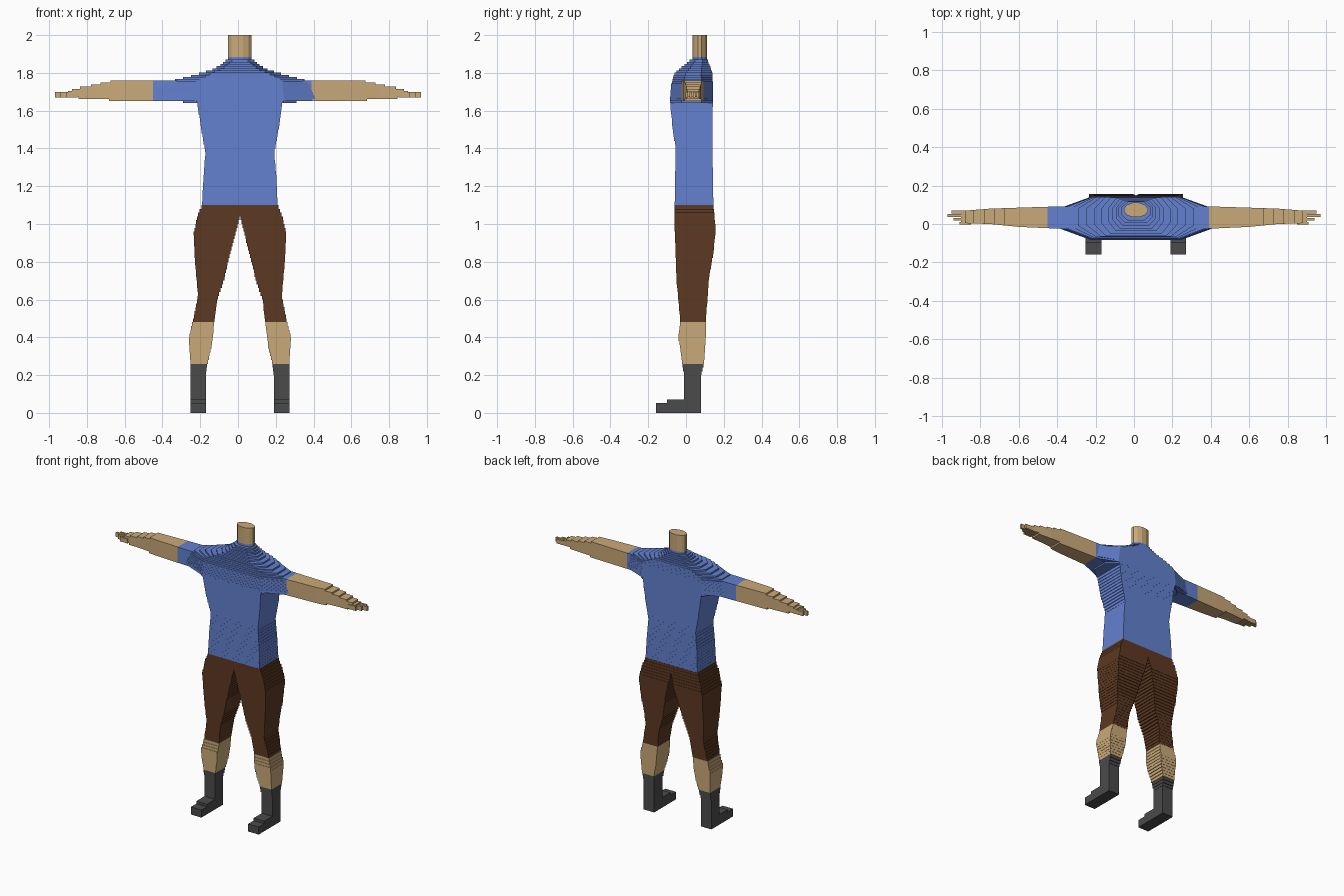
import bpy
import bmesh
import math

if "Cube" in bpy.data.objects:
    bpy.data.objects.remove(bpy.data.objects["Cube"], do_unlink=True)

CENTER = 0.01
STEP = 0.02


def make_material(name, color):
    material = bpy.data.materials.new(name)
    material.use_nodes = True
    material.diffuse_color = (*color, 1)
    material.node_tree.nodes["Principled BSDF"].inputs["Base Color"].default_value = (*color, 1)
    return material


BLUE = make_material("shirt blue", (0.125, 0.22, 0.63))
SKIN = make_material("skin tan", (0.59, 0.4, 0.19))
BROWN = make_material("trouser brown", (0.107, 0.04, 0.015))
GREY = make_material("boot grey", (0.07, 0.07, 0.07))


def sample(table, position):
    """Interpolate the values of a table sorted by its first column."""
    if position <= table[0][0]:
        return table[0][1:]
    for low, high in zip(table, table[1:]):
        if position <= high[0]:
            t = (position - low[0]) / (high[0] - low[0])
            return [a + (b - a) * t for a, b in zip(low[1:], high[1:])]
    return table[-1][1:]


def add_slab(bm, outline, bottom, top):
    """Extrude a flat outline into one horizontal layer."""
    lower = [bm.verts.new((x, y, bottom)) for x, y in outline]
    upper = [bm.verts.new((x, y, top)) for x, y in outline]
    bm.faces.new(lower[::-1])
    bm.faces.new(upper)
    for i in range(len(outline)):
        j = (i + 1) % len(outline)
        bm.faces.new((lower[i], lower[j], upper[j], upper[i]))


def layered_part(name, material, bottom, top, outline_at, step=STEP):
    """Stack layers whose outline is given by a function of height."""
    bm = bmesh.new()
    count = max(1, round((top - bottom) / step))
    thick = (top - bottom) / count
    for i in range(count):
        z = bottom + i * thick
        add_slab(bm, outline_at(z + thick / 2), z, z + thick)
    bmesh.ops.recalc_face_normals(bm, faces=bm.faces)
    mesh = bpy.data.meshes.new(name)
    bm.to_mesh(mesh)
    bm.free()
    mesh.materials.append(material)
    part = bpy.data.objects.new(name, mesh)
    bpy.context.collection.objects.link(part)
    return part


def rectangle(x0, x1, y0, y1):
    x0, x1 = min(x0, x1), max(x0, x1)
    return [(x0, y0), (x1, y0), (x1, y1), (x0, y1)]


# Profiles by height: front and back depth, leg edges, torso half width
DEPTH = [(0.2, -0.01, 0.08), (0.26, -0.02, 0.095), (0.4, -0.04, 0.105),
         (0.48, -0.03, 0.105), (0.7, -0.05, 0.12), (0.85, -0.055, 0.145),
         (0.97, -0.06, 0.157), (1.1, -0.06, 0.145), (1.4, -0.055, 0.14),
         (1.5, -0.07, 0.14), (1.65, -0.085, 0.142), (1.74, -0.078, 0.142),
         (1.8, -0.06, 0.14), (1.84, -0.01, 0.125), (1.88, 0.035, 0.11)]
LEG_OUTER = [(0.26, 0.262), (0.4, 0.27), (0.48, 0.25), (0.62, 0.222),
             (0.8, 0.238), (0.95, 0.245), (1.04, 0.225)]
LEG_INNER = [(0.2, 0.18), (0.26, 0.172), (0.35, 0.15), (0.48, 0.135),
             (0.6, 0.12), (0.7, 0.085), (0.8, 0.062), (1.04, 0)]
TORSO = [(1.04, 0.225), (1.1, 0.2), (1.25, 0.193), (1.38, 0.182),
         (1.5, 0.205), (1.64, 0.225)]


def torso_outline(z):
    half, = sample(TORSO, z)
    return rectangle(CENTER - half, CENTER + half, *sample(DEPTH, z))


# Legs and boots
for side, label in ((1, "left"), (-1, "right")):
    def leg_outline(z):
        outer, = sample(LEG_OUTER, z)
        inner, = sample(LEG_INNER, z)
        return rectangle(CENTER + side * inner, CENTER + side * outer, *sample(DEPTH, z))

    def foot_outline(z):
        toe = -0.16 if z < 0.06 else -0.1
        return rectangle(CENTER + side * 0.18, CENTER + side * 0.262, toe, -0.01)

    layered_part(label + "_boot", GREY, 0, 0.26, leg_outline)
    layered_part(label + "_foot", GREY, 0, 0.07, foot_outline, 0.0175)
    layered_part(label + "_calf", SKIN, 0.26, 0.48, leg_outline)
    layered_part(label + "_trouser_leg", BROWN, 0.48, 1.04, leg_outline)

# Hips and shirt body
layered_part("hips", BROWN, 1.04, 1.1, torso_outline)
layered_part("shirt_body", BLUE, 1.1, 1.64, torso_outline)

# Shoulders: chest half width and reach by height
SHOULDER = [(1.64, 0.225, 0.26), (1.66, 0.235, 0.4), (1.75, 0.225, 0.38),
            (1.77, 0.21, 0.31), (1.8, 0.15, 0.2), (1.82, 0.1, 0.14),
            (1.84, 0.07, 0.105), (1.87, 0.035, 0.07)]


def shoulder_outline(z):
    half, reach = sample(SHOULDER, z)
    front, back = sample(DEPTH, z)
    inset = 0.06 if z < 1.8 else 0.3 * (back - front)
    right = [(half, front), (reach, front + inset), (reach, back - inset), (half, back)]
    left = [(-x, y) for x, y in reversed(right)]
    return [(CENTER + x, y) for x, y in right + left]


layered_part("shoulders", BLUE, 1.64, 1.87, shoulder_outline, 0.0115)

# Arms: edges along their length, reach by height
ARM_EDGES = [(0.38, -0.025, 0.092), (0.6, -0.015, 0.085), (0.75, 0, 0.08),
             (0.9, 0.005, 0.068)]
ARM_REACH = [(1.65, 0.54), (1.66, 0.8), (1.675, 0.9), (1.7, 0.9), (1.715, 0.87),
             (1.73, 0.79), (1.76, 0.65)]


def arm_outline(side, start, limit):
    def outline(z):
        end = min(sample(ARM_REACH, z)[0], limit)
        stops = [start] + [row[0] for row in ARM_EDGES if start < row[0] < end] + [end]
        front = [(side * x, sample(ARM_EDGES, x)[0]) for x in stops]
        back = [(side * x, sample(ARM_EDGES, x)[1]) for x in reversed(stops)]
        return front + back
    return outline


# Fingers: sideways position and tip reach
FINGERS = [("little", 0.062, 0.95), ("middle", 0.044, 0.97),
           ("index", 0.025, 0.94), ("thumb", 0.004, 0.91)]

for side, label, cuff in ((1, "left", 0.39), (-1, "right", 0.45)):
    layered_part(label + "_sleeve", BLUE, 1.65, 1.76, arm_outline(side, 0.25, cuff), 0.011)
    layered_part(label + "_arm", SKIN, 1.65, 1.76, arm_outline(side, cuff, 1), 0.011)
    for finger, y, tip in FINGERS:
        layered_part(label + "_" + finger, SKIN, 1.67, 1.7,
                     lambda z: rectangle(side * 0.85, side * tip, y - 0.007, y + 0.007), 0.03)


# Neck and collar
def neck_outline(z):
    angles = [math.tau * (i + 0.5) / 12 for i in range(12)]
    return [(CENTER + 0.064 * math.cos(a), 0.073 + 0.039 * math.sin(a)) for a in angles]


layered_part("collar", BLUE, 1.85, 1.885, neck_outline, 0.04)
layered_part("neck", SKIN, 1.885, 2, neck_outline, 0.2)
